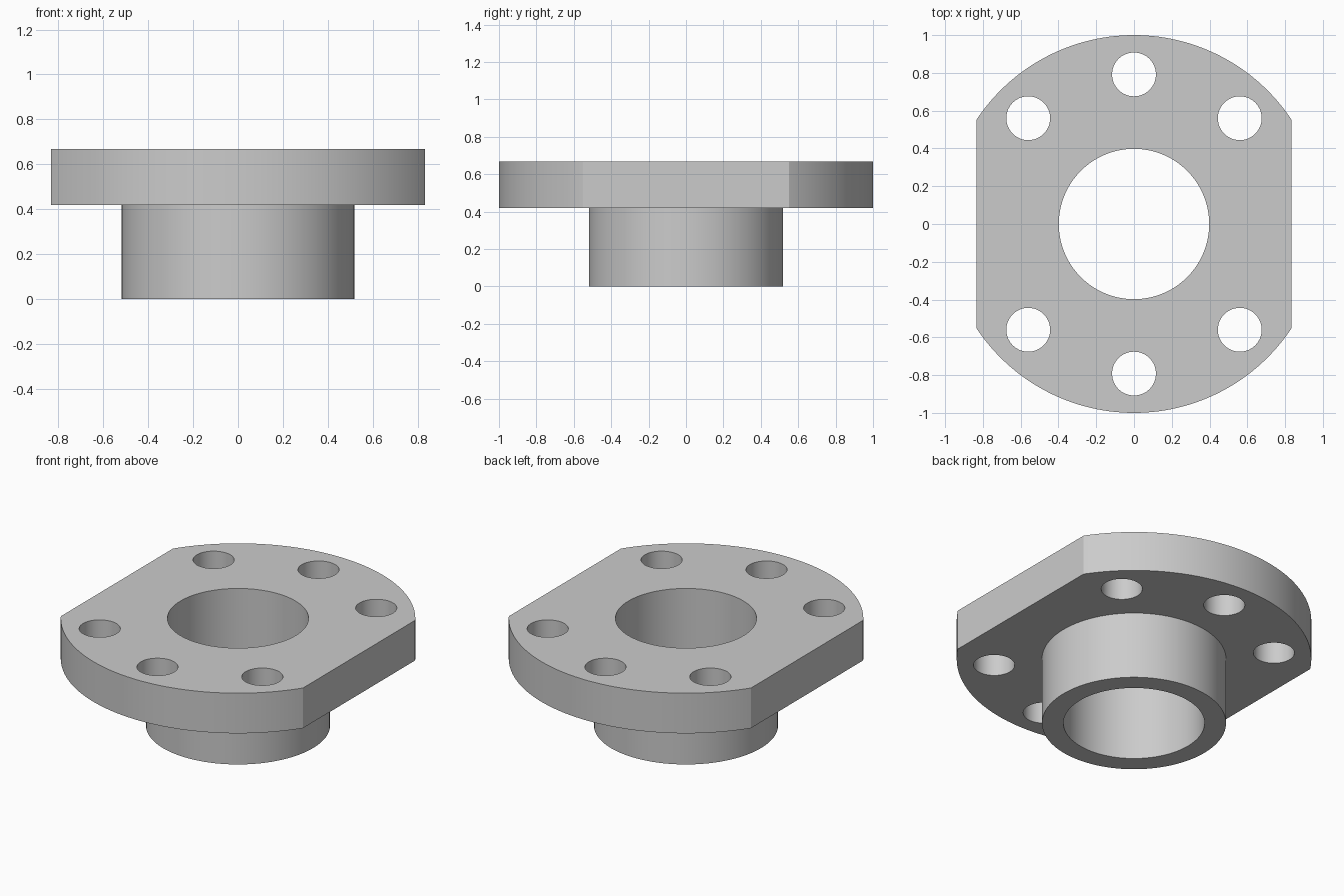
import bpy
from math import cos, sin, radians

default = bpy.data.objects.get("Cube")
if default:
    bpy.data.objects.remove(default, do_unlink=True)

# Main dimensions
TOP, FLANGE_BASE = 0.668, 0.418
FLANGE_R, HUB_R, BORE_R = 1.0, 0.519, 0.398
FLAT_X = 0.834
BOLT_R, BOLT_CIRCLE = 0.116, 0.792

steel = bpy.data.materials.new("plain grey steel")
steel.use_nodes = True
grey = (0.6, 0.6, 0.6, 1)
steel.diffuse_color = grey
steel.node_tree.nodes["Principled BSDF"].inputs["Base Color"].default_value = grey


def cylinder(name, radius, z0, z1, x=0, y=0, sides=128):
    bpy.ops.mesh.primitive_cylinder_add(
        vertices=sides, radius=radius, depth=z1 - z0, location=(x, y, (z0 + z1) / 2))
    obj = bpy.context.object
    obj.name = name
    obj.data.materials.append(steel)
    return obj


def combine(target, tool, operation):
    """Apply a boolean to the target and remove the tool."""
    tool.hide_render = True
    mod = target.modifiers.new(operation.lower(), "BOOLEAN")
    mod.operation, mod.object, mod.solver = operation, tool, "EXACT"
    bpy.context.view_layer.objects.active = target
    bpy.ops.object.modifier_apply(modifier=mod.name)
    bpy.data.objects.remove(tool, do_unlink=True)


# Round flange trimmed to two parallel flats
body = cylinder("flanged_bushing", FLANGE_R, FLANGE_BASE, TOP, sides=192)
bpy.ops.mesh.primitive_cube_add(size=1, location=(0, 0, TOP / 2))
trim = bpy.context.object
trim.scale = (2 * FLAT_X, 3, 3)
trim.data.materials.append(steel)
bpy.context.view_layer.update()
combine(body, trim, "INTERSECT")

# Hub below the flange, overlapping it for a clean union
combine(body, cylinder("hub", HUB_R, 0, (FLANGE_BASE + TOP) / 2), "UNION")

# Through bore
combine(body, cylinder("bore_cutter", BORE_R, -1, 2), "DIFFERENCE")

# Three bolt holes at the back and three at the front
for side in (1, -1):
    for angle in (45, 90, 135):
        a = radians(angle * side)
        hole = cylinder("bolt_cutter", BOLT_R, -1, 2,
                        BOLT_CIRCLE * cos(a), BOLT_CIRCLE * sin(a), sides=64)
        combine(body, hole, "DIFFERENCE")

# Smooth round walls, crisp edges
bpy.ops.object.select_all(action="DESELECT")
body.select_set(True)
bpy.context.view_layer.objects.active = body
bpy.ops.object.shade_smooth_by_angle(angle=radians(25))
